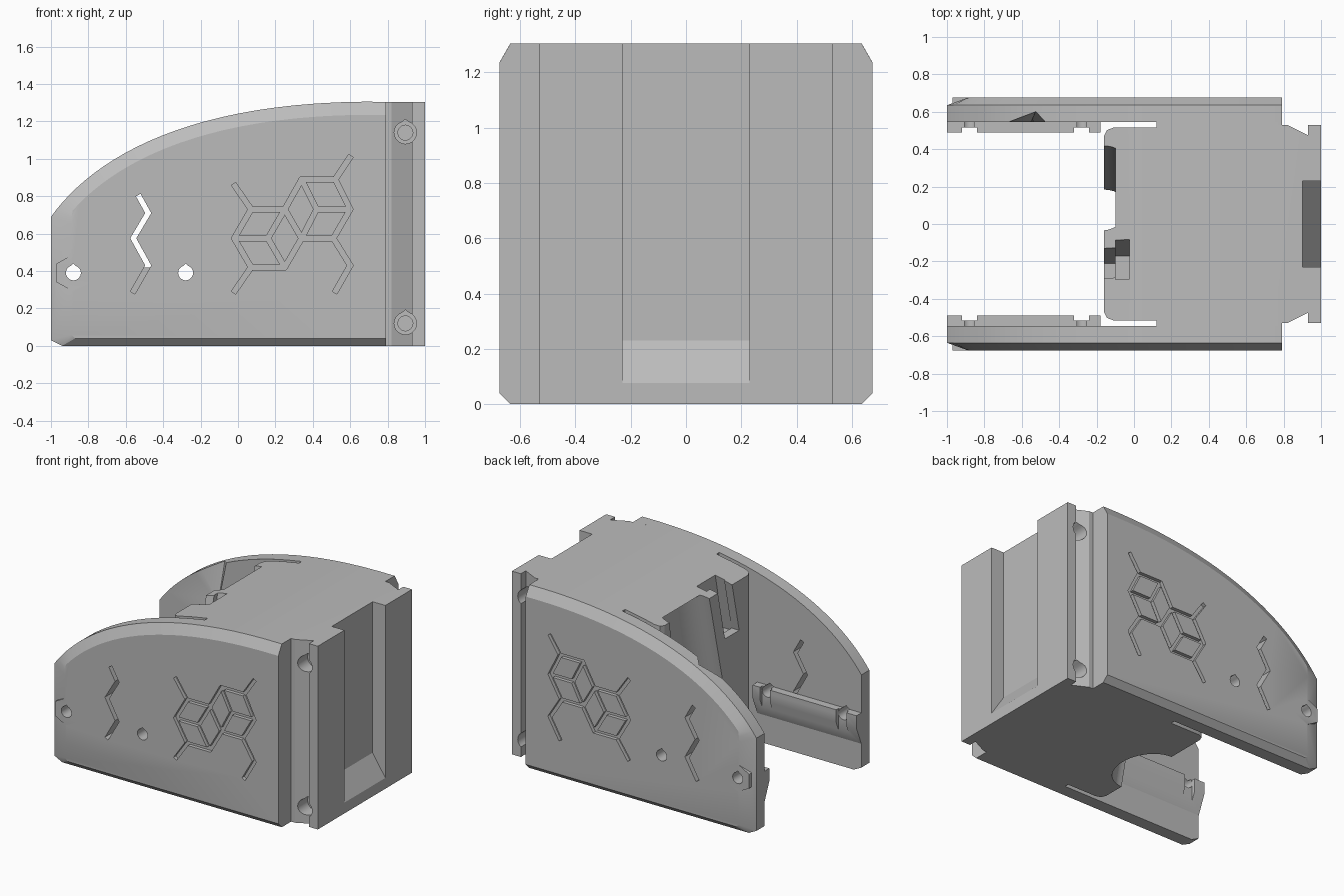
import bpy, bmesh, math
from mathutils import Vector

if "Cube" in bpy.data.objects:
    bpy.data.objects.remove(bpy.data.objects["Cube"])

grey = bpy.data.materials.new("plain grey")
grey.use_nodes = True
grey.diffuse_color = (0.5, 0.5, 0.5, 1)
grey.node_tree.nodes["Principled BSDF"].inputs["Base Color"].default_value = (0.5, 0.5, 0.5, 1)


def add(name, bm):
    bmesh.ops.recalc_face_normals(bm, faces=bm.faces)
    mesh = bpy.data.meshes.new(name)
    bm.to_mesh(mesh)
    bm.free()
    mesh.materials.append(grey)
    obj = bpy.data.objects.new(name, mesh)
    bpy.context.scene.collection.objects.link(obj)
    return obj


def skin(bm, rings):
    """Closed solid through rings of equal point count."""
    loops = [[bm.verts.new(p) for p in ring] for ring in rings]
    n = len(loops[0])
    for a, b in zip(loops, loops[1:]):
        for i in range(n):
            j = (i + 1) % n
            bm.faces.new((a[i], a[j], b[j], b[i]))
    bm.faces.new(loops[0][::-1])
    bm.faces.new(loops[-1])


def loft(name, rings):
    bm = bmesh.new()
    skin(bm, rings)
    return add(name, bm)


def across(pts, *ys):
    return [[(x, y, z) for x, z in pts] for y in ys]


def upward(pts, z0, z1):
    return [[(x, y, z) for x, y in pts] for z in (z0, z1)]


def box(name, x0, x1, y0, y1, z0, z1):
    return loft(name, upward([(x0, y0), (x1, y0), (x1, y1), (x0, y1)], z0, z1))


def disc(cx, cz, r, n=20, tip=0.0):
    pts = []
    for k in range(n):
        a = 2 * math.pi * k / n
        pts.append((cx + r * math.cos(a), cz + r * math.sin(a) + (tip if k == n // 4 else 0)))
    return pts


def strokes(name, paths, width, y0, y1):
    """Bars following zigzag paths on a side wall."""
    bm = bmesh.new()
    for path in paths:
        for p, q in zip(path, path[1:]):
            p, q = Vector(p), Vector(q)
            d = (q - p).normalized() * width / 2
            s = Vector((-d.y, d.x))
            corners = [p - d * 0.5 + s, q + d * 0.5 + s, q + d * 0.5 - s, p - d * 0.5 - s]
            skin(bm, across([tuple(c) for c in corners], y0, y1))
    return add(name, bm)


def boolean(obj, tools, operation="DIFFERENCE"):
    for tool in tools:
        tool.hide_render = True
        mod = obj.modifiers.new("cut", "BOOLEAN")
        mod.operation, mod.object, mod.solver = operation, tool, "EXACT"
        mod.use_self = True
    bpy.context.view_layer.update()
    mesh = bpy.data.meshes.new_from_object(obj.evaluated_get(bpy.context.evaluated_depsgraph_get()))
    obj.modifiers.clear()
    obj.data = mesh
    for tool in tools:
        bpy.data.objects.remove(tool)


# Crown curve shared by the side walls and the body
BACK = 0.79
ctrl = [Vector(c) for c in ((-1, 0.69), (-0.77, 1.01), (-0.25, 1.32), (BACK, 1.305))]
crown, normals = [], []
STEPS = 24
for k in range(STEPS + 1):
    t = k / STEPS
    u = 1 - t
    crown.append(u**3 * ctrl[0] + 3 * u * u * t * ctrl[1] + 3 * u * t * t * ctrl[2] + t**3 * ctrl[3])
    d = u * u * (ctrl[1] - ctrl[0]) + 2 * u * t * (ctrl[2] - ctrl[1]) + t * t * (ctrl[3] - ctrl[2])
    normals.append(Vector((-d.y, d.x)).normalized())

wall_outline = [tuple(p) for p in crown] + [(BACK, 0), (-0.94, 0), (-1, 0.03)]
inset = []
for p, n in zip(crown, normals):
    q = p - n * 0.07
    inset.append((max(q.x, -0.89), q.y))
inset[-1] = (BACK, inset[-1][1])
wall_inset = inset + [(BACK, 0.04), (-0.87, 0.04), (-0.89, 0.06)]

# Engraved ornament
pattern = [
    [(-0.02, 0.86), (0.07, 0.73), (-0.02, 0.575), (0.07, 0.42), (-0.02, 0.29)],
    [(0.6, 1.01), (0.52, 0.89), (0.6, 0.73), (0.51, 0.575), (0.6, 0.43), (0.52, 0.29)],
    [(0.07, 0.73), (0.25, 0.73), (0.16, 0.575), (0, 0.575)],
    [(0.07, 0.42), (0.25, 0.42), (0.34, 0.575), (0.51, 0.575)],
    [(0.16, 0.575), (0.25, 0.42)],
    [(0.25, 0.73), (0.34, 0.575), (0.42, 0.73), (0.6, 0.73)],
    [(0.25, 0.73), (0.34, 0.89), (0.52, 0.89)],
    [(0.34, 0.89), (0.42, 0.73)],
]
zigzag = [[(-0.53, 0.8), (-0.48, 0.71), (-0.56, 0.575), (-0.48, 0.43), (-0.56, 0.29)]]
HOLES = (-0.88, -0.28)
HOLE_Z = 0.39


def pin_holes(s):
    return [loft("pin_cutter", across(disc(x, HOLE_Z, 0.04, tip=0.01), 0.4 * s, 0.8 * s)) for x in HOLES]


# Side walls, bosses and inner rails
for s, side in ((-1, "front"), (1, "back")):
    wall = loft(side + "_side_wall", across(wall_outline, 0.545 * s, 0.635 * s) + across(wall_inset, 0.675 * s))
    cutters = [strokes("ornament_cutter", pattern, 0.028, 0.65 * s, 0.7 * s),
               strokes("zigzag_cutter", zigzag, 0.028, 0.5 * s, 0.7 * s)]
    if s > 0:
        # Scooped relief inside one wall
        cutters.append(loft("relief_cutter", [
            [(-0.56, 0.53, 0.72), (-0.55, 0.545, 0.72), (-0.54, 0.53, 0.72)],
            [(-0.82, 0.53, 1.15), (-0.52, 0.615, 1.15), (-0.45, 0.53, 1.15)]]))
    hexagon = [(-0.97, 0.34), (-0.88, 0.29), (-0.79, 0.34), (-0.79, 0.44), (-0.88, 0.49), (-0.97, 0.44)]
    boolean(wall, [loft("boss", across(hexagon, 0.56 * s, 0.675 * s))], "UNION")
    boolean(wall, cutters + pin_holes(s))

    section = [(0.545, 0.42), (0.49, 0.42), (0.49, 0.33), (0.545, 0.2)]
    rail = loft(side + "_inner_rail", [[(x, y * s, z) for y, z in section] for x in (-1, -0.18)])
    notches = [box("notch_cutter", x - 0.04, x + 0.04, 0.4 * s, 0.515 * s, 0.1, 0.6) for x in HOLES]
    boolean(rail, notches + pin_holes(s))

# Body with slits beside the walls and a dovetail neck at the rear end
half = [(-0.16, 0.47), (-0.145, 0.502), (-0.11, 0.515), (0.12, 0.515), (0.12, 0.545), (BACK, 0.545),
        (BACK, 0.53), (0.82, 0.53), (0.93, 0.475), (0.93, 0.53), (1, 0.53)]
plan = half + [(x, -y) for x, y in reversed(half)]
body = loft("body", upward(plan, 0, 1.305))

sky = [(-1.1, 1.6), (-1.1, 0.6)] + [tuple(p) for p in crown[:-1]] + [(BACK, 1.306), (BACK, 1.6)]
cutters = [loft("crown_cutter", across(sky, -0.9, 0.9))]


# Leaning round scoop in the open face
def scoop_ring(cy, rx, ry, z, n=24):
    arc = [(-0.16 + rx * math.sin(math.pi * k / n), cy - ry * math.cos(math.pi * k / n), z) for k in range(n + 1)]
    return [(-0.3, cy - ry, z)] + arc + [(-0.3, cy + ry, z)]


cutters.append(loft("scoop_cutter", [scoop_ring(-0.07, 0.2, 0.25, -0.02), scoop_ring(0.195, 0.17, 0.225, 1.22)]))


# Leaning keyed slot beside the scoop
def slot(x0, x1, y0, y1, depth):
    lean = -0.09
    return loft("slot_cutter", [[(x, y + dy, z) for x, y in ((x0, y0), (x1, y0), (x1, y1), (x0, y1))]
                                for dy, z in ((lean, 1.25 - depth), (0, 1.25))])


cutters += [slot(-0.3, -0.09, -0.28, -0.12, 0.4), slot(-0.1, -0.025, -0.29, -0.08, 0.42)]

# Rear channel with a ramp at its foot
channel = [(1.05, 0.0), (0.9, 0.23), (0.9, 1.4), (1.05, 1.4)]
cutters.append(loft("channel_cutter", across(channel, -0.23, 0.23)))

# Screw seats in the neck
for s in (-1, 1):
    for z in (0.12, 1.14):
        cutters.append(loft("seat_cutter", across(disc(0.895, z, 0.06, tip=0.012), 0.41 * s, 0.7 * s)))
        cutters.append(loft("shank_cutter", across(disc(0.895, z, 0.04), 0.3 * s, 0.42 * s)))
boolean(body, cutters)

# Smooth the curved surfaces, keep edges crisp
bpy.ops.object.select_all(action="DESELECT")
for obj in bpy.context.scene.objects:
    if obj.type == "MESH":
        obj.select_set(True)
        bpy.context.view_layer.objects.active = obj
bpy.ops.object.shade_smooth_by_angle(angle=math.radians(25))
